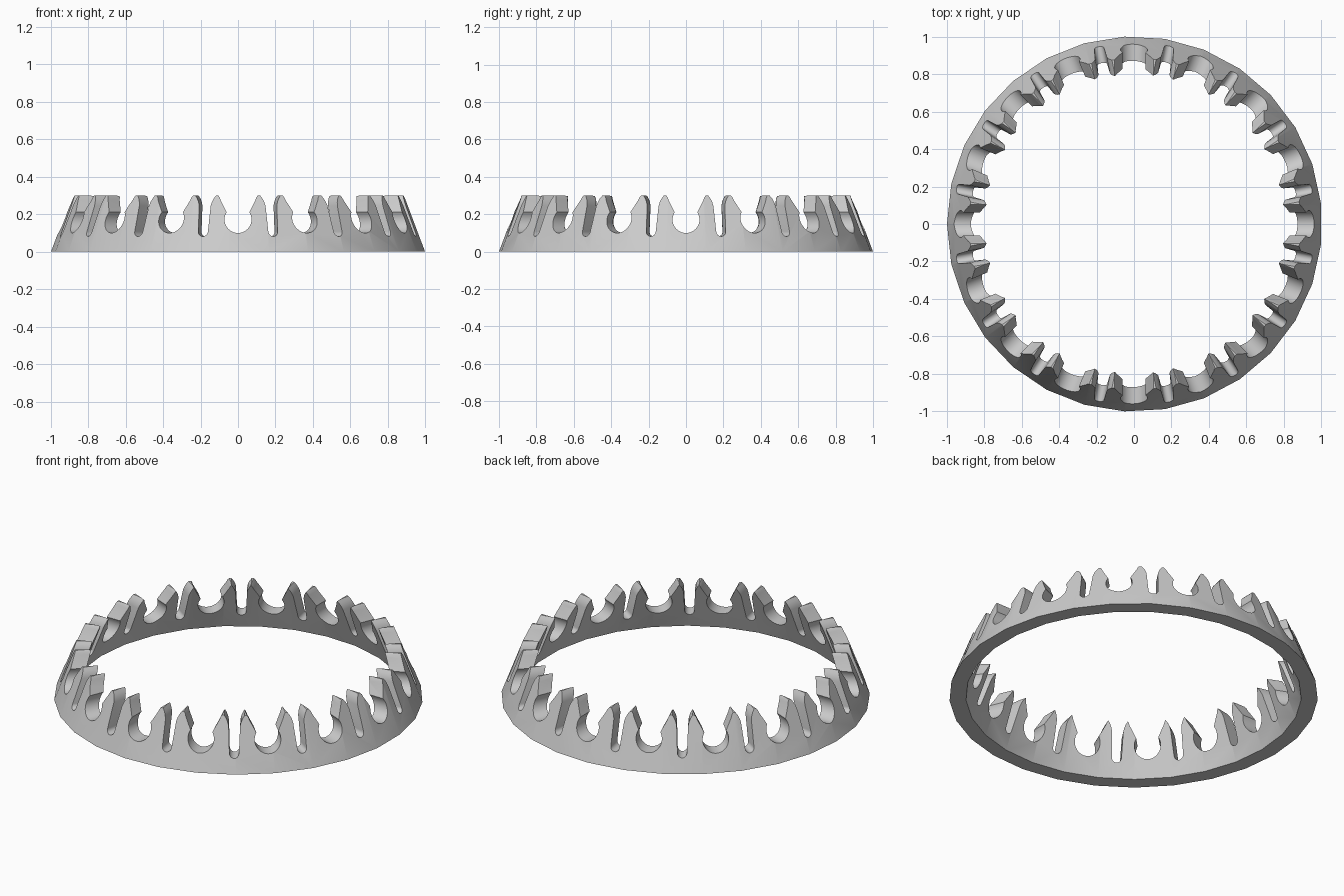
import bpy, bmesh
from math import sin, cos, pi, radians

if "Cube" in bpy.data.objects:
    bpy.data.objects.remove(bpy.data.objects["Cube"])

SIDES, UNITS, HEIGHT = 29, 16, 0.3

grey = bpy.data.materials.new("light_grey")
grey.use_nodes = True
colour = (0.6, 0.6, 0.6, 1)
grey.diffuse_color = colour
grey.node_tree.nodes["Principled BSDF"].inputs["Base Color"].default_value = colour


def make_object(name, bm):
    bmesh.ops.recalc_face_normals(bm, faces=bm.faces)
    mesh = bpy.data.meshes.new(name)
    bm.to_mesh(mesh)
    bm.free()
    obj = bpy.data.objects.new(name, mesh)
    bpy.context.collection.objects.link(obj)
    mesh.materials.append(grey)
    return obj


def arc(radius, centre_z, start, end, steps):
    """Points on an arc, angles in degrees from the +u axis."""
    angles = [radians(start + (end - start) * i / steps) for i in range(steps + 1)]
    return [(radius * cos(a), centre_z + radius * sin(a)) for a in angles]


def radial_cutter(name, half_profile, offset):
    """Mirror a half profile and push it outward through the wall at every unit."""
    profile = [(-u, z) for u, z in reversed(half_profile) if u > 1e-5] + half_profile
    bm = bmesh.new()
    for i in range(UNITS):
        a = 2 * pi * (i + offset) / UNITS
        rings = [[bm.verts.new((r * cos(a) - u * sin(a), r * sin(a) + u * cos(a), z))
                  for u, z in profile] for r in (0.72, 1.1)]
        bm.faces.new(rings[0])
        bm.faces.new(rings[1])
        for j in range(len(profile)):
            k = (j + 1) % len(profile)
            bm.faces.new((rings[0][j], rings[0][k], rings[1][k], rings[1][j]))
    return make_object(name, bm)


# Tapered ring wall: a four-point section swept round the axis
section = [(1.0015, 0), (0.888, HEIGHT), (0.80, HEIGHT), (0.912, 0)]
bm = bmesh.new()
loops = []
for i in range(SIDES):
    a = pi + 2 * pi * i / SIDES
    loops.append([bm.verts.new((r * cos(a) + 0.003, r * sin(a), z)) for r, z in section])
for i in range(SIDES):
    p, q = loops[i], loops[(i + 1) % SIDES]
    for j in range(4):
        k = (j + 1) % 4
        bm.faces.new((p[j], q[j], q[k], p[k]))
ring = make_object("toothed_ring", bm)

# Round snap sockets with a narrow neck and flared mouth
socket = arc(0.072, 0.172, -90, 33, 14)
socket += [(0.093, 0.275), (0.098, 0.29), (0.106, 0.301), (0.106, 0.4)]

# Slim round-bottomed slots between them, easing out over the tooth tips
slot = arc(0.026, 0.108, -90, 0, 8)
slot += [(0.031, 0.245), (0.036, 0.265), (0.044, 0.283), (0.056, 0.301), (0.056, 0.4)]

bpy.context.view_layer.objects.active = ring
for cutter in (radial_cutter("socket_cutter", socket, 0),
               radial_cutter("slot_cutter", slot, 0.5)):
    cutter.hide_render = True
    mod = ring.modifiers.new("cut", "BOOLEAN")
    mod.operation = "DIFFERENCE"
    mod.solver = "EXACT"
    mod.object = cutter
    bpy.ops.object.modifier_apply(modifier=mod.name)
    bpy.data.objects.remove(cutter)

# Soft shading across the curved walls, crisp edges elsewhere
bpy.ops.object.select_all(action="DESELECT")
ring.select_set(True)
bpy.ops.object.shade_smooth_by_angle(angle=radians(30))
